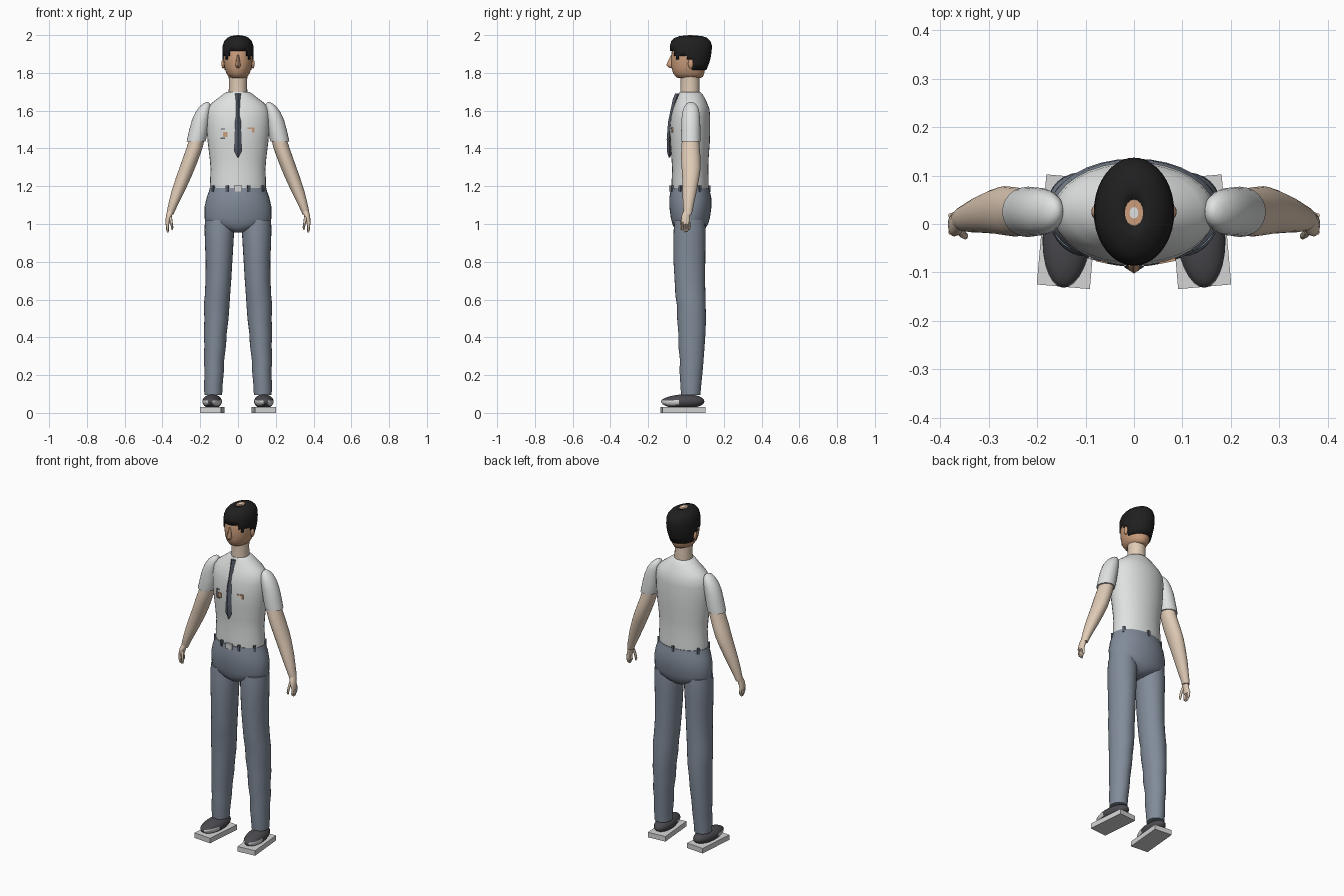
import bpy, bmesh, math
from mathutils import Matrix


def material(name, r, g, b):
    m = bpy.data.materials.new(name)
    m.diffuse_color = (r, g, b, 1)
    return m


SHIRT = material("shirt white", 0.74, 0.75, 0.75)
PANTS = material("trouser grey blue", 0.22, 0.26, 0.32)
SKIN = material("arm skin", 0.75, 0.60, 0.47)
FACE = material("face tan", 0.60, 0.34, 0.20)
HAIR = material("hair black", 0.014, 0.014, 0.014)
SHOE = material("shoe charcoal", 0.07, 0.07, 0.08)
TIE = material("tie slate", 0.10, 0.115, 0.15)
SOLE = material("sole light grey", 0.66, 0.66, 0.66)


def finish(name, bm, mats, angle=50):
    bmesh.ops.recalc_face_normals(bm, faces=bm.faces)
    me = bpy.data.meshes.new(name)
    bm.to_mesh(me)
    bm.free()
    for m in mats:
        me.materials.append(m)
    ob = bpy.data.objects.new(name, me)
    bpy.context.collection.objects.link(ob)
    bpy.ops.object.select_all(action='DESELECT')
    ob.select_set(True)
    bpy.context.view_layer.objects.active = ob
    bpy.ops.object.shade_smooth_by_angle(angle=math.radians(angle))
    return ob


def loft_mesh(rings, segs=24, s=1, caps=True):
    """Horizontal oval rings, each (z, x min, x max, y min, y max)."""
    bm = bmesh.new()
    loops = []
    for z, x0, x1, y0, y1 in rings:
        cx, cy, rx, ry = (x0 + x1) / 2, (y0 + y1) / 2, (x1 - x0) / 2, (y1 - y0) / 2
        loops.append([bm.verts.new((s * (cx + rx * math.cos(a)), cy + ry * math.sin(a), z))
                      for a in (2 * math.pi * i / segs for i in range(segs))])
    for a, b in zip(loops, loops[1:]):
        for i in range(segs):
            j = (i + 1) % segs
            bm.faces.new((a[i], a[j], b[j], b[i]))
    if caps:
        bm.faces.new(loops[0])
        bm.faces.new(loops[-1])
    return bm


def loft(name, rings, mat, segs=24, s=1):
    return finish(name, loft_mesh(rings, segs, s), [mat])


def sym(*rows):
    """Rings centred on x = 0: (z, half width, y min, y max)."""
    return [(z, -w, w, y0, y1) for z, w, y0, y1 in rows]


def box(name, centre, size, mat, yaw=0):
    bm = bmesh.new()
    bmesh.ops.create_cube(bm, size=1, matrix=Matrix.Translation(centre)
                          @ Matrix.Rotation(yaw, 4, 'Z') @ Matrix.Diagonal((*size, 1)))
    return finish(name, bm, [mat], 30)


def ball(name, centre, size, mat):
    bm = bmesh.new()
    bmesh.ops.create_uvsphere(bm, u_segments=16, v_segments=10, radius=1,
                              matrix=Matrix.Translation(centre) @ Matrix.Diagonal((*size, 1)))
    return finish(name, bm, [mat])


# Torso, neck and pelvis
loft("shirt_torso", sym(
    (1.185, .148, -.075, .12), (1.23, .148, -.076, .12), (1.29, .145, -.073, .118),
    (1.35, .15, -.077, .12), (1.43, .16, -.083, .126), (1.50, .166, -.086, .128),
    (1.57, .168, -.08, .128), (1.61, .162, -.07, .124), (1.64, .14, -.058, .112),
    (1.67, .10, -.045, .098), (1.69, .075, -.037, .085), (1.70, .058, -.032, .075)), SHIRT, 32)
loft("neck", sym((1.68, .05, -.03, .072), (1.74, .048, -.028, .072), (1.80, .05, -.03, .07)), SKIN)
loft("trouser_seat", sym(
    (.955, .03, -.03, .07), (.965, .06, -.05, .09), (.98, .115, -.063, .105),
    (1.0, .168, -.072, .117), (1.03, .177, -.08, .126), (1.09, .177, -.088, .135),
    (1.14, .166, -.088, .134), (1.17, .155, -.083, .127), (1.19, .15, -.08, .123)), PANTS, 32)

# Belt loops and buckle, seated on the waist oval
for i, a in enumerate((-60, -22, 22, 60, 120, 180, 240)):
    t = math.radians(a)
    box(f"belt_loop_{i + 1}", (.152 * math.sin(t), .021 - .102 * math.cos(t), 1.187),
        (.014, .012, .034), TIE, math.atan2(.102 * math.sin(t), .152 * math.cos(t)))
box("buckle", (0, -.083, 1.187), (.042, .012, .032), SOLE)

# Tie: four-sided ridged strip
loft("tie", sym((1.352, .002, -.092, -.082), (1.385, .021, -.101, -.076),
                (1.45, .019, -.102, -.076), (1.54, .015, -.095, -.07),
                (1.64, .011, -.074, -.045), (1.66, .012, -.07, -.036),
                (1.69, .016, -.058, -.028)), TIE, 4)

# Chest pocket trims
box("pocket_edge", (-.09, -.066, 1.478), (.007, .012, .055), SOLE, -.2)
box("pocket_top", (-.078, -.069, 1.503), (.022, .012, .006), TIE, -.2)
box("pocket_bottom", (-.078, -.069, 1.454), (.022, .012, .006), TIE, -.2)
box("pocket_badge", (-.066, -.075, 1.474), (.024, .009, .028), FACE, -.2)
box("name_tag_bar", (.068, -.075, 1.507), (.036, .009, .009), FACE, .2)
box("name_tag_drop", (.08, -.072, 1.495), (.012, .009, .02), FACE, .2)

# Head, nose and ears
loft("head", sym(
    (1.772, .035, -.04, .075), (1.78, .05, -.055, .09), (1.80, .063, -.069, .097),
    (1.83, .072, -.077, .102), (1.87, .077, -.078, .108), (1.92, .077, -.075, .112),
    (1.96, .065, -.06, .10), (1.985, .04, -.03, .08)), FACE, 28)
loft("nose", sym((1.825, .006, -.085, -.07), (1.838, .014, -.102, -.06),
                 (1.848, .012, -.102, -.06), (1.895, .006, -.079, -.06)), FACE, 8)

# Hair: open shell trimmed by a stepped hairline, with a small bare crown
bm = loft_mesh(sym(
    (1.815, .072, -.07, .108), (1.85, .078, -.08, .122), (1.87, .081, -.083, .128),
    (1.89, .083, -.085, .132), (1.915, .083, -.086, .136), (1.945, .081, -.085, .137),
    (1.968, .073, -.078, .13), (1.985, .058, -.062, .113), (1.995, .038, -.033, .083),
    (1.998, .018, -.003, .05)), 40, caps=False)
cut = []
for f in bm.faces:
    c = f.calc_center_median()
    if c.y < -.055:
        low = 1.915 if abs(c.x) < .045 else 1.888
    elif c.y < .012:
        low = 1.87 if c.y < -.035 else 1.888
    else:
        low = 1.868 if c.y < .035 else 1.81
    if c.z < low:
        cut.append(f)
bmesh.ops.delete(bm, geom=cut, context='FACES')
hair = finish("hair", bm, [HAIR])
shell = hair.modifiers.new("thickness", 'SOLIDIFY')
shell.thickness, shell.offset = .008, -1
loft("crown_patch", sym((1.985, .019, -.004, .051), (1.998, .019, -.004, .051)), FACE, 16)
loft("crown_spot", sym((1.995, .009, .011, .035), (2.0, .009, .011, .035)), SHIRT, 12)

for s, side in ((1, "left"), (-1, "right")):
    ball(f"{side}_ear", (s * .079, .025, 1.848), (.009, .014, .025), FACE)

    # Sleeve, arm and hand
    loft(f"{side}_sleeve", [
        (1.438, .172, .272, -.026, .076), (1.45, .168, .269, -.027, .077),
        (1.50, .158, .258, -.025, .076), (1.55, .15, .244, -.024, .075),
        (1.59, .145, .226, -.02, .071), (1.62, .144, .205, -.01, .063),
        (1.637, .148, .185, .002, .05), (1.645, .157, .17, .018, .036)], SHIRT, s=s)
    loft(f"{side}_arm", [
        (1.05, .342, .378, -.01, .03), (1.075, .331, .375, -.014, .036),
        (1.12, .309, .365, -.017, .045), (1.18, .279, .35, -.018, .058),
        (1.25, .247, .327, -.02, .071), (1.30, .226, .309, -.023, .078),
        (1.36, .203, .288, -.026, .076), (1.41, .186, .27, -.024, .072),
        (1.46, .175, .255, -.02, .068)], SKIN, s=s)
    loft(f"{side}_palm", [
        (1.0, .364, .384, -.022, .022), (1.02, .358, .384, -.026, .022),
        (1.045, .349, .381, -.023, .022), (1.07, .336, .375, -.012, .03)], SKIN, 16, s)
    for i in range(4):
        y, tip = -.017 + .0115 * i, (.965, .955, .957, .968)[i]
        loft(f"{side}_finger_{i + 1}", [
            (tip, .369, .375, y - .003, y + .003), (tip + .008, .366, .379, y - .006, y + .006),
            (1.01, .366, .384, y - .006, y + .006)], SKIN, 8, s)
    loft(f"{side}_thumb", [
        (.968, .346, .352, -.028, -.02), (.98, .342, .354, -.032, -.018),
        (1.01, .346, .36, -.03, -.014), (1.04, .35, .368, -.022, -.002)], SKIN, 8, s)

    # Trouser leg
    loft(f"{side}_trouser_leg", [
        (.095, .084, .178, -.026, .076), (.14, .082, .18, -.029, .08),
        (.22, .075, .177, -.034, .088), (.28, .073, .181, -.032, .093),
        (.36, .063, .178, -.041, .099), (.42, .06, .181, -.04, .103),
        (.50, .05, .178, -.047, .106), (.57, .045, .181, -.048, .104),
        (.62, .042, .176, -.056, .103), (.70, .036, .172, -.06, .101),
        (.80, .03, .171, -.066, .102), (.90, .024, .175, -.067, .103),
        (.97, .02, .177, -.065, .104), (1.02, .02, .175, -.06, .10)], PANTS, 28, s)

    # Shoe with pale toe sides, standing on a slab sole
    yaw = s * math.radians(5)
    box(f"{side}_sole", (s * .136, -.016, .015), (.11, .228, .03), SOLE, yaw)
    bm = bmesh.new()
    bmesh.ops.create_uvsphere(bm, u_segments=28, v_segments=16, radius=1)
    for f in bm.faces:
        c = f.calc_center_median()
        f.material_index = int(c.y < -.3 and -.6 < c.z < .1 and abs(c.x) > .3)
    for v in bm.verts:
        v.co.z = max(v.co.z, -.8)
        v.co.z *= 1 + .15 * v.co.y if v.co.z > 0 else 1
    bmesh.ops.transform(bm, verts=bm.verts, matrix=Matrix.Translation((s * .137, -.017, .06))
                        @ Matrix.Rotation(yaw, 4, 'Z') @ Matrix.Diagonal((.051, .115, .038, 1)))
    finish(f"{side}_shoe", bm, [SHOE, SOLE])
